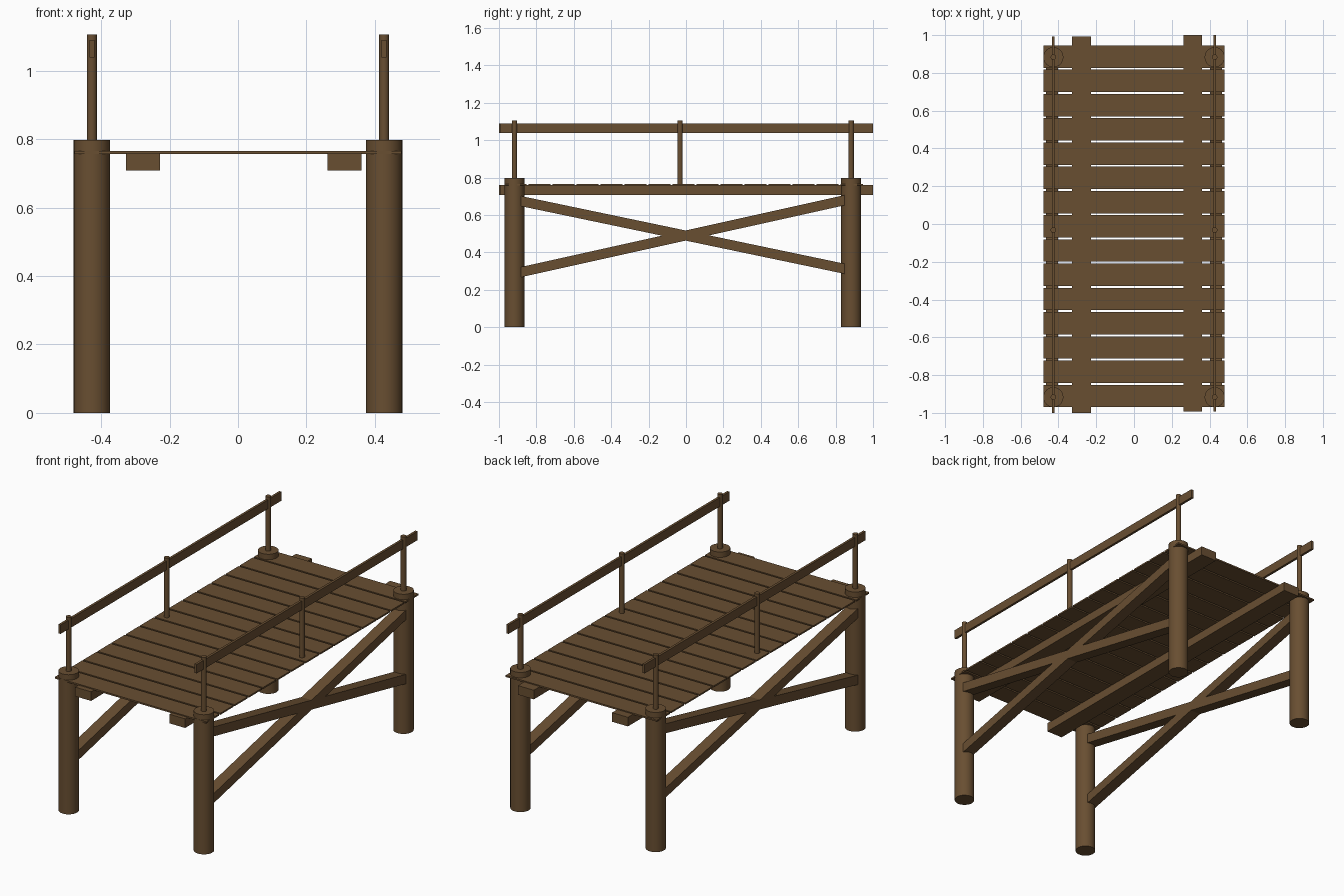
import bpy, math

if "Cube" in bpy.data.objects:
    bpy.data.objects.remove(bpy.data.objects["Cube"])

wood = bpy.data.materials.new("brown_wood")
wood.diffuse_color = (0.14, 0.077, 0.031, 1)
wood.use_nodes = True
wood.node_tree.nodes["Principled BSDF"].inputs["Base Color"].default_value = wood.diffuse_color


def finish(name):
    ob = bpy.context.object
    ob.name = name
    ob.data.materials.append(wood)
    return ob


def box(name, x, y, z, rot=0.0):
    """Box from (min, max) ranges, optionally tilted about the x axis."""
    bpy.ops.mesh.primitive_cube_add(
        size=1, location=[(r[0] + r[1]) / 2 for r in (x, y, z)], rotation=(rot, 0, 0))
    ob = finish(name)
    ob.scale = [r[1] - r[0] for r in (x, y, z)]
    bpy.ops.object.transform_apply(location=False, rotation=True, scale=True)
    return ob


def pole(name, x, y, z0, z1, radius, sides=32):
    bpy.ops.mesh.primitive_cylinder_add(
        vertices=sides, radius=radius, depth=z1 - z0, location=(x, y, (z0 + z1) / 2))
    finish(name)
    bpy.ops.object.shade_smooth_by_angle()


def brace(name, x, p, q, width, height):
    """Tilted timber between two (y, z) points."""
    length = math.dist(p, q)
    cy, cz = (p[0] + q[0]) / 2, (p[1] + q[1]) / 2
    box(name, (x - width / 2, x + width / 2), (cy - length / 2, cy + length / 2),
        (cz - height / 2, cz + height / 2), math.atan2(q[1] - p[1], q[0] - p[0]))


POST_X, FRONT_Y, BACK_Y = 0.427, -0.917, 0.883

# Deck planks
for i in range(15):
    y = -0.911 + i * 0.12836
    box(f"deck_plank_{i + 1}", (-0.478, 0.478), (y - 0.059, y + 0.059), (0.757, 0.766))

# Long beams under the deck
box("left_beam", (-0.328, -0.228), (-1.0, 0.992), (0.708, 0.76))
box("right_beam", (0.261, 0.361), (-0.992, 1.0), (0.708, 0.76))

for side, s in (("left", -1), ("right", 1)):
    # Support posts
    pole(f"{side}_front_post", s * POST_X, FRONT_Y, 0, 0.797, 0.053)
    pole(f"{side}_back_post", s * POST_X, BACK_Y, 0, 0.797, 0.053)

    # Railing posts and handrail
    for where, y in (("front", FRONT_Y), ("middle", -0.032), ("back", BACK_Y)):
        pole(f"{side}_{where}_railing_post", s * POST_X, y, 0.757, 1.106, 0.0145)
    shift = 0.004 * s
    box(f"{side}_handrail", (s * POST_X - 0.007, s * POST_X + 0.007),
        (-0.996 + shift, 0.996 + shift), (1.039, 1.09))

    # Crossed braces
    brace(f"{side}_brace_falling", s * 0.435, (-0.9, 0.678), (0.87, 0.308), 0.064, 0.053)
    brace(f"{side}_brace_rising", s * 0.435, (-0.9, 0.291), (0.87, 0.684), 0.064, 0.053)
